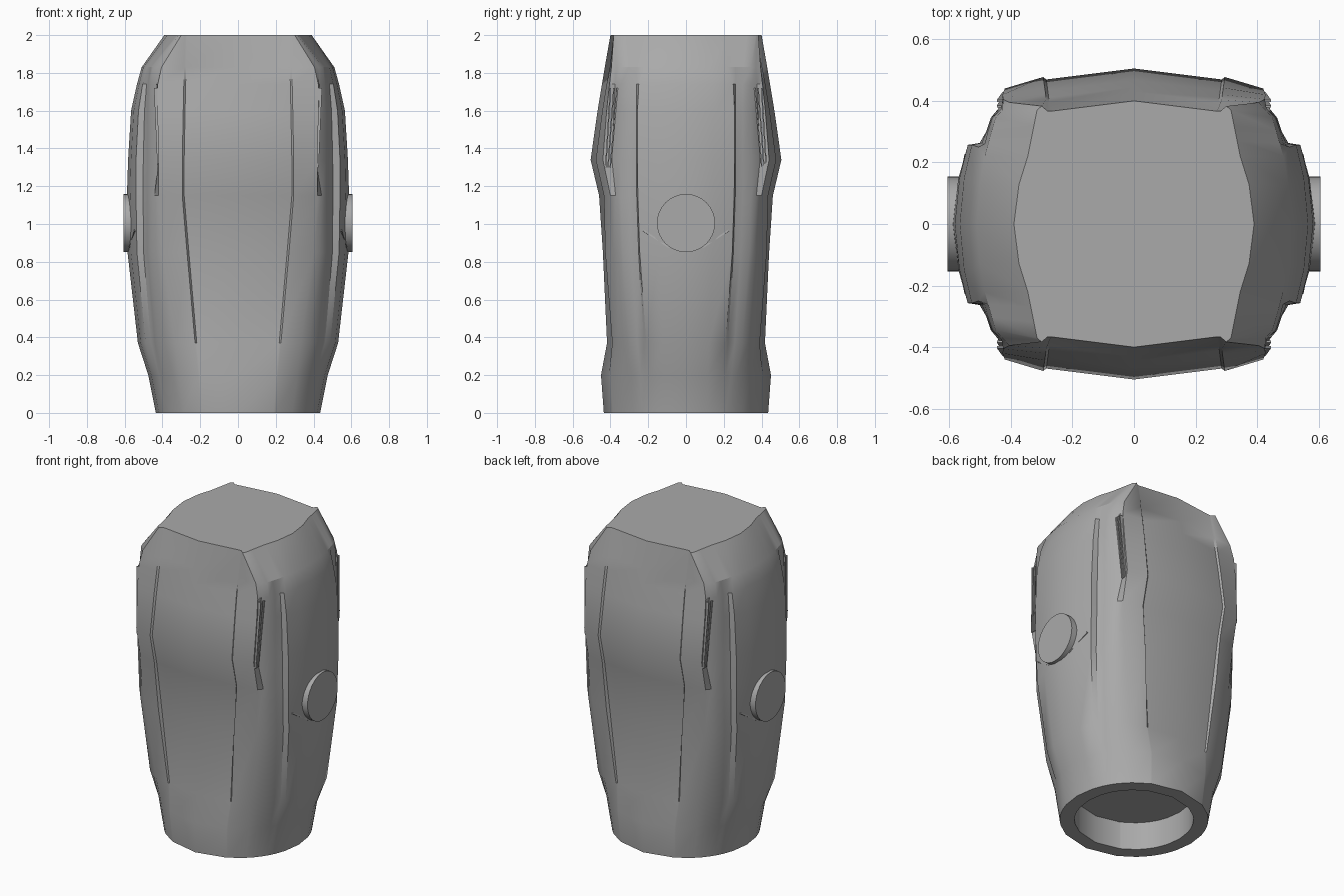
import bpy, bmesh, math
from mathutils import Vector

cube = bpy.data.objects.get("Cube")
if cube:
    bpy.data.objects.remove(cube, do_unlink=True)

GREY = (0.4, 0.4, 0.4, 1.0)
grey = bpy.data.materials.new("plain grey")
grey.use_nodes = True
grey.diffuse_color = GREY
grey.node_tree.nodes["Principled BSDF"].inputs["Base Color"].default_value = GREY


def finish(name, bm, angle=30):
    """Turn a bmesh into a shaded, coloured object."""
    bmesh.ops.recalc_face_normals(bm, faces=bm.faces)
    mesh = bpy.data.meshes.new(name)
    bm.to_mesh(mesh)
    bm.free()
    mesh.materials.append(grey)
    obj = bpy.data.objects.new(name, mesh)
    bpy.context.collection.objects.link(obj)
    bpy.ops.object.select_all(action="DESELECT")
    obj.select_set(True)
    bpy.context.view_layer.objects.active = obj
    bpy.ops.object.shade_smooth_by_angle(angle=math.radians(angle))
    return obj


def mirror(obj, use_y):
    mod = obj.modifiers.new("mirror", "MIRROR")
    mod.use_axis = (True, use_y, False)
    mod.use_mirror_merge = False


def quarter(side, front, panel, step, shoulder, corner, edge, recess, channel, roundness):
    """Quarter outline from the front centre round to the side centre."""
    shoulder, corner, edge = Vector(shoulder), Vector(corner), Vector(edge)
    middle = (corner + edge) / 2
    panel_y = front - panel * 0.125
    groove_a = corner.lerp(edge, 1 / 3).lerp(Vector((corner.x + 0.015, middle.y)), channel)
    groove_b = corner.lerp(edge, 2 / 3).lerp(Vector((middle.x, edge.y + 0.006)), channel)
    outline = [
        Vector((0, front)),
        Vector((panel, panel_y)),
        Vector((panel + 0.01, panel_y + step)),
        shoulder,
        (shoulder + corner) / 2 - Vector((recess, 0)),
        corner, groove_a, groove_b, edge,
        Vector((edge.x + (side - edge.x) * 0.64, edge.y * 0.58)),
        Vector((side, 0)),
    ]
    result = []
    for p in outline:
        a = math.atan2(p.y, p.x)
        result.append(p.lerp(Vector((side * math.cos(a), front * math.sin(a))), roundness))
    return result


def full_ring(q):
    """Mirror a quarter outline into a closed ring."""
    back = q[::-1]
    return ([(p.x, -p.y) for p in q] + [(p.x, p.y) for p in back[1:]]
            + [(-p.x, p.y) for p in q[1:]] + [(-p.x, -p.y) for p in back[1:-1]])


# Main shell: height, then the outline measures at that height
foot = ((0.33, 0.375), (0.42, 0.31), (0.49, 0.22))
levels = [
    (0.0, 0.435, 0.435, 0.2, 0, *foot, 0, 0, 1),
    (0.2, 0.475, 0.45, 0.2, 0, *foot, 0, 0, 1),
    (0.37, 0.53, 0.418, 0.21, 0.005, *foot, 0, 0.8, 0.2),
    (0.85, 0.585, 0.44, 0.26, 0.02, (0.4, 0.385), (0.465, 0.335), (0.535, 0.245), 0, 1, 0),
    (1.15, 0.588, 0.46, 0.285, 0.01, (0.42, 0.4), (0.465, 0.345), (0.54, 0.255), 0, 1, 0),
    (1.34, 0.582, 0.505, 0.285, 0.008, (0.42, 0.44), (0.463, 0.345), (0.54, 0.257), 0.03, 1, 0),
    (1.6, 0.566, 0.468, 0.28, 0.01, (0.427, 0.42), (0.463, 0.345), (0.527, 0.257), 0.025, 1, 0),
    (1.74, 0.535, 0.445, 0.277, 0.01, (0.425, 0.405), (0.46, 0.345), (0.505, 0.25), 0.012, 0.8, 0),
    (1.83, 0.51, 0.43, 0.275, 0.008, (0.405, 0.395), (0.45, 0.345), (0.485, 0.22), 0, 0, 0),
    (2.0, 0.39, 0.4, 0.27, 0, (0.3, 0.383), (0.315, 0.37), (0.345, 0.22), 0, 0, 0),
]
bm = bmesh.new()
foot_ring = full_ring(quarter(*levels[0][1:]))
bore = 0.8
rings = [(0.18, [(x * bore, y * bore) for x, y in foot_ring]),
         (0.0, [(x * bore, y * bore) for x, y in foot_ring])]
rings += [(row[0], full_ring(quarter(*row[1:]))) for row in levels]
loops = [[bm.verts.new((x, y, z)) for x, y in ring] for z, ring in rings]
for low, high in zip(loops, loops[1:]):
    for i in range(len(low)):
        j = (i + 1) % len(low)
        bm.faces.new((low[i], low[j], high[j], high[i]))
bm.faces.new(loops[0])
bm.faces.new(loops[-1])
finish("main_shell", bm)

# Round pivot caps on both sides
bm = bmesh.new()
bmesh.ops.create_cone(bm, cap_ends=True, segments=32, radius1=0.154, radius2=0.154, depth=0.105)
for v in bm.verts:
    v.co = Vector((v.co.z + 0.5525, v.co.y, v.co.x + 1.005))
mirror(finish("pivot_cap", bm), False)


def bar(name, start, end, width, depth):
    """Slim box running between two points."""
    start, end = Vector(start), Vector(end)
    line = end - start
    bm = bmesh.new()
    bmesh.ops.create_cube(bm, size=1)
    bmesh.ops.scale(bm, vec=(depth, width, line.length), verts=bm.verts)
    turn = Vector((0, 0, 1)).rotation_difference(line)
    bmesh.ops.rotate(bm, matrix=turn.to_matrix(), verts=bm.verts)
    bmesh.ops.translate(bm, vec=(start + end) / 2, verts=bm.verts)
    mirror(finish(name, bm), True)


# Braces running from each cap to the side panel edge
bar("cap_brace", (0.567, 0.09, 0.875), (0.54, 0.225, 0.965), 0.008, 0.02)

# Fanned vent fins in the shoulder recesses
for i in range(3):
    bar("vent_fin_%d" % (i + 1), (0.417, 0.425 - 0.012 * i, 1.3),
        (0.435, 0.4 - 0.018 * i, 1.72), 0.007, 0.02)
